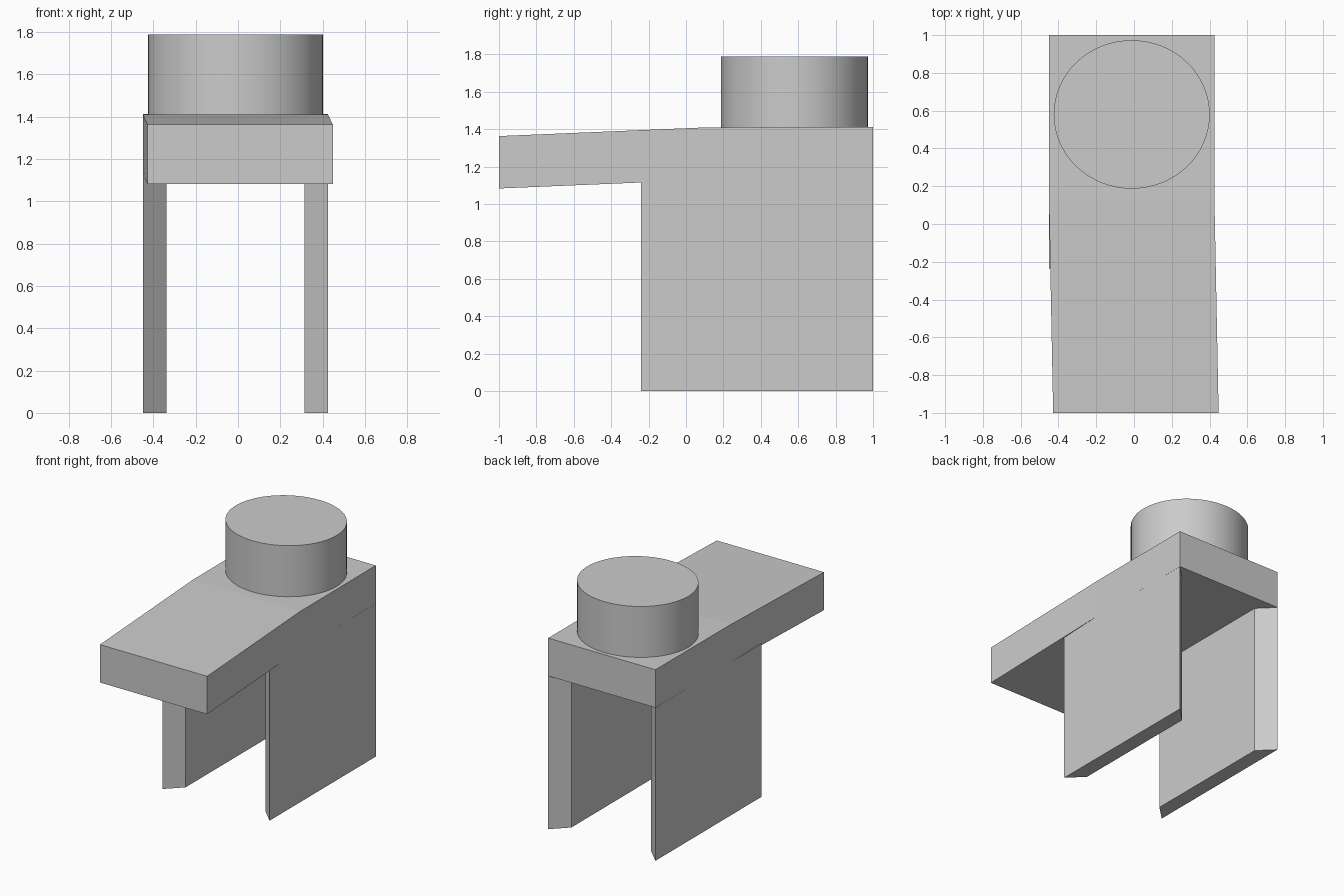
import bpy
import bmesh
import math

cube = bpy.data.objects.get("Cube")
if cube:
    bpy.data.objects.remove(cube, do_unlink=True)

grey = bpy.data.materials.new("plain grey")
grey.use_nodes = True
color = (0.6, 0.6, 0.6, 1)
grey.diffuse_color = color
grey.node_tree.nodes["Principled BSDF"].inputs["Base Color"].default_value = color

CENTRE_X = -0.012


def loft(name, rings):
    """Skin a closed solid through matching rings of points."""
    bm = bmesh.new()
    loops = [[bm.verts.new(p) for p in ring] for ring in rings]
    for a, b in zip(loops, loops[1:]):
        for i in range(len(a)):
            j = (i + 1) % len(a)
            bm.faces.new((a[i], a[j], b[j], b[i]))
    bm.faces.new(loops[0])
    bm.faces.new(loops[-1])
    bmesh.ops.recalc_face_normals(bm, faces=bm.faces)
    mesh = bpy.data.meshes.new(name)
    bm.to_mesh(mesh)
    bm.free()
    obj = bpy.data.objects.new(name, mesh)
    bpy.context.collection.objects.link(obj)
    mesh.materials.append(grey)
    return obj


def section(y, centre, top):
    """Rectangular slab section at depth y."""
    half, thick = 0.438, 0.28
    return [(centre + sx * half, y, z)
            for sx, z in ((-1, top), (1, top), (1, top - thick), (-1, top - thick))]


# Top slab: straight at the back, bent slightly down and sideways at the front
loft("top_slab", [section(1, CENTRE_X, 1.412),
                  section(0.12, CENTRE_X, 1.41),
                  section(-1, 0.01, 1.363)])

# Side panels with mitred front and back edges
for name, side in (("left_panel", 1), ("right_panel", -1)):
    outer, inner = CENTRE_X + side * 0.438, CENTRE_X + side * 0.326
    plan = [(outer, -0.24), (outer, 1), (inner, 0.89), (inner, -0.13)]
    loft(name, [[(x, y, z) for x, y in plan] for z in (0, 1.131)])

# Round drum standing on the back of the slab, slightly oval
bpy.ops.mesh.primitive_cylinder_add(vertices=64, radius=1, depth=0.378,
                                    location=(CENTRE_X, 0.58, 1.599))
drum = bpy.context.object
drum.name = "drum"
drum.scale = (0.413, 0.393, 1)
bpy.ops.object.transform_apply(location=False, rotation=False, scale=True)
drum.data.materials.append(grey)
bpy.ops.object.shade_smooth_by_angle(angle=math.radians(30))
